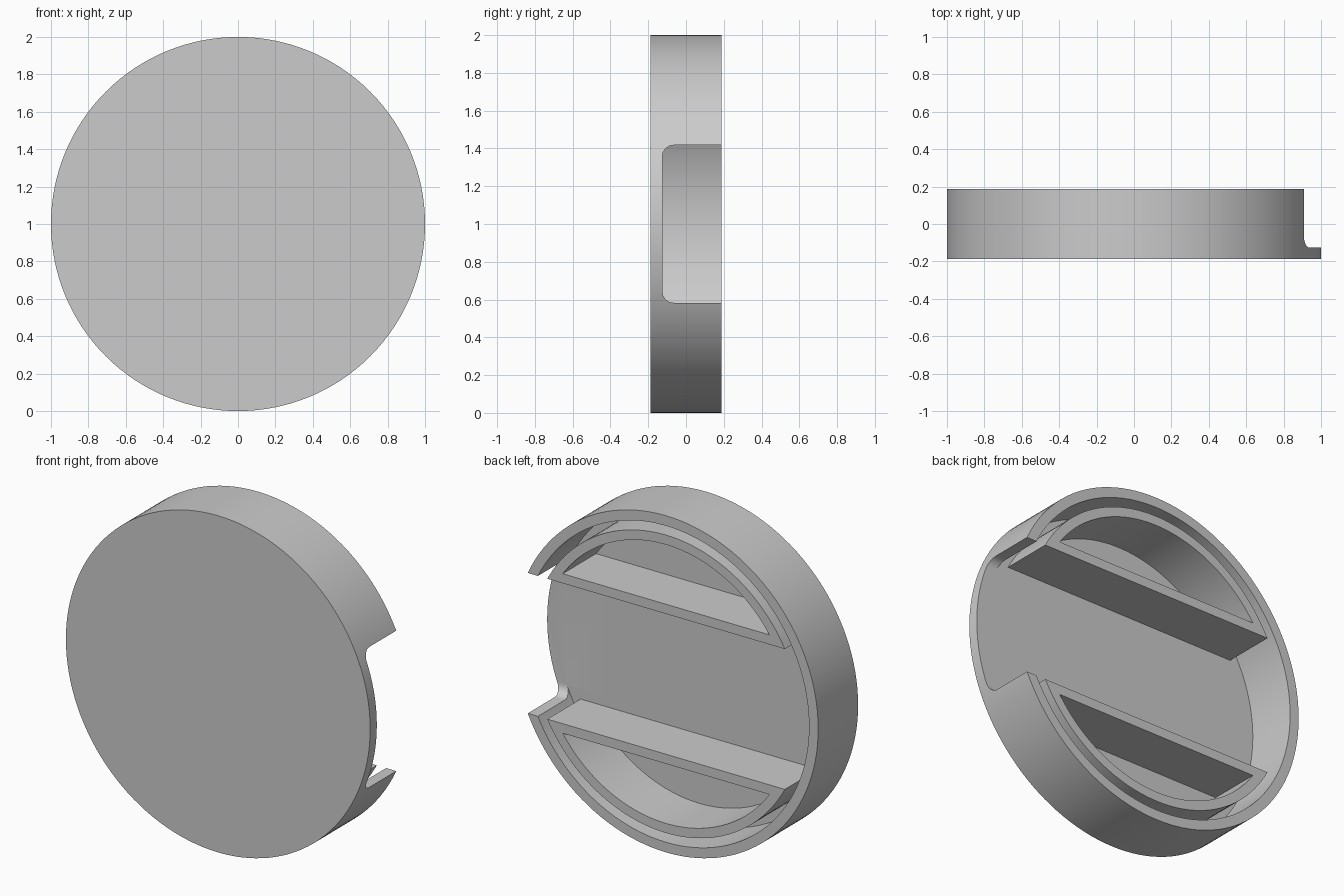
import bpy, bmesh, math

cube = bpy.data.objects.get("Cube")
if cube:
    bpy.data.objects.remove(cube, do_unlink=True)

SEG = 128
FRONT, FLOOR, BACK = -0.1875, -0.125, 0.1875   # depths along y
MID = 1.0                                      # height of the disc centre
NOTCH = 0.417                                  # half height of the side notch

grey = bpy.data.materials.new("plain grey")
grey.use_nodes = True
grey.diffuse_color = (0.6, 0.6, 0.6, 1)
grey.node_tree.nodes["Principled BSDF"].inputs["Base Color"].default_value = (0.6, 0.6, 0.6, 1)


def loft(name, loops, closed=False):
    """Bridge equal point loops; cap the ends, or join last to first."""
    bm = bmesh.new()
    rings = [[bm.verts.new(p) for p in loop] for loop in loops]
    n = len(rings[0])
    pairs = list(zip(rings, rings[1:]))
    if closed:
        pairs.append((rings[-1], rings[0]))
    else:
        bm.faces.new(rings[0])
        bm.faces.new(rings[-1])
    for a, b in pairs:
        for i in range(n):
            j = (i + 1) % n
            bm.faces.new((a[i], a[j], b[j], b[i]))
    bmesh.ops.recalc_face_normals(bm, faces=bm.faces)
    mesh = bpy.data.meshes.new(name)
    bm.to_mesh(mesh)
    bm.free()
    mesh.materials.append(grey)
    obj = bpy.data.objects.new(name, mesh)
    bpy.context.collection.objects.link(obj)
    return obj


def smooth(obj):
    bpy.ops.object.select_all(action='DESELECT')
    obj.select_set(True)
    bpy.context.view_layer.objects.active = obj
    bpy.ops.object.shade_smooth_by_angle(angle=math.radians(30))


def circle(r, y):
    turn = [2 * math.pi * i / SEG for i in range(SEG)]
    return [(r * math.cos(a), y, MID + r * math.sin(a)) for a in turn]


# Round cap: front plate with a rim around it
cap = loft("round_cap", [circle(1, FRONT), circle(1, BACK), circle(0.94, BACK), circle(0.94, FLOOR)])

# Notch through the rim on the +x side, rounded where it meets the plate
R = 0.06
corner = [math.pi / 2 * i / 8 for i in range(9)]
half = [(FLOOR + R - R * math.cos(t), NOTCH - R + R * math.sin(t)) for t in corner]
half.append((0.4, NOTCH))
outline = half + [(y, -z) for y, z in reversed(half)]
cutter = loft("notch_cutter", [[(x, y, MID + z) for y, z in outline] for x in (0.6, 1.2)])
cutter.hide_render = True

cut = cap.modifiers.new("notch", 'BOOLEAN')
cut.operation = 'DIFFERENCE'
cut.solver = 'EXACT'
cut.object = cutter
bpy.context.view_layer.objects.active = cap
bpy.ops.object.modifier_apply(modifier=cut.name)
bpy.data.objects.remove(cutter, do_unlink=True)
smooth(cap)


# Half-moon walls inside the rim, above and below the open channel
def segment(r, chord, y, side):
    start = math.asin(chord / r)
    span = math.pi - 2 * start
    turn = [start + span * i / 56 for i in range(57)]
    return [(r * math.cos(a), y, MID + side * r * math.sin(a)) for a in turn]


for name, side in (("upper_half_moon_wall", 1), ("lower_half_moon_wall", -1)):
    base = FLOOR - 0.01
    smooth(loft(name, [segment(0.885, NOTCH, base, side), segment(0.885, NOTCH, BACK, side),
                       segment(0.828, NOTCH + 0.057, BACK, side),
                       segment(0.828, NOTCH + 0.057, base, side)], closed=True))
